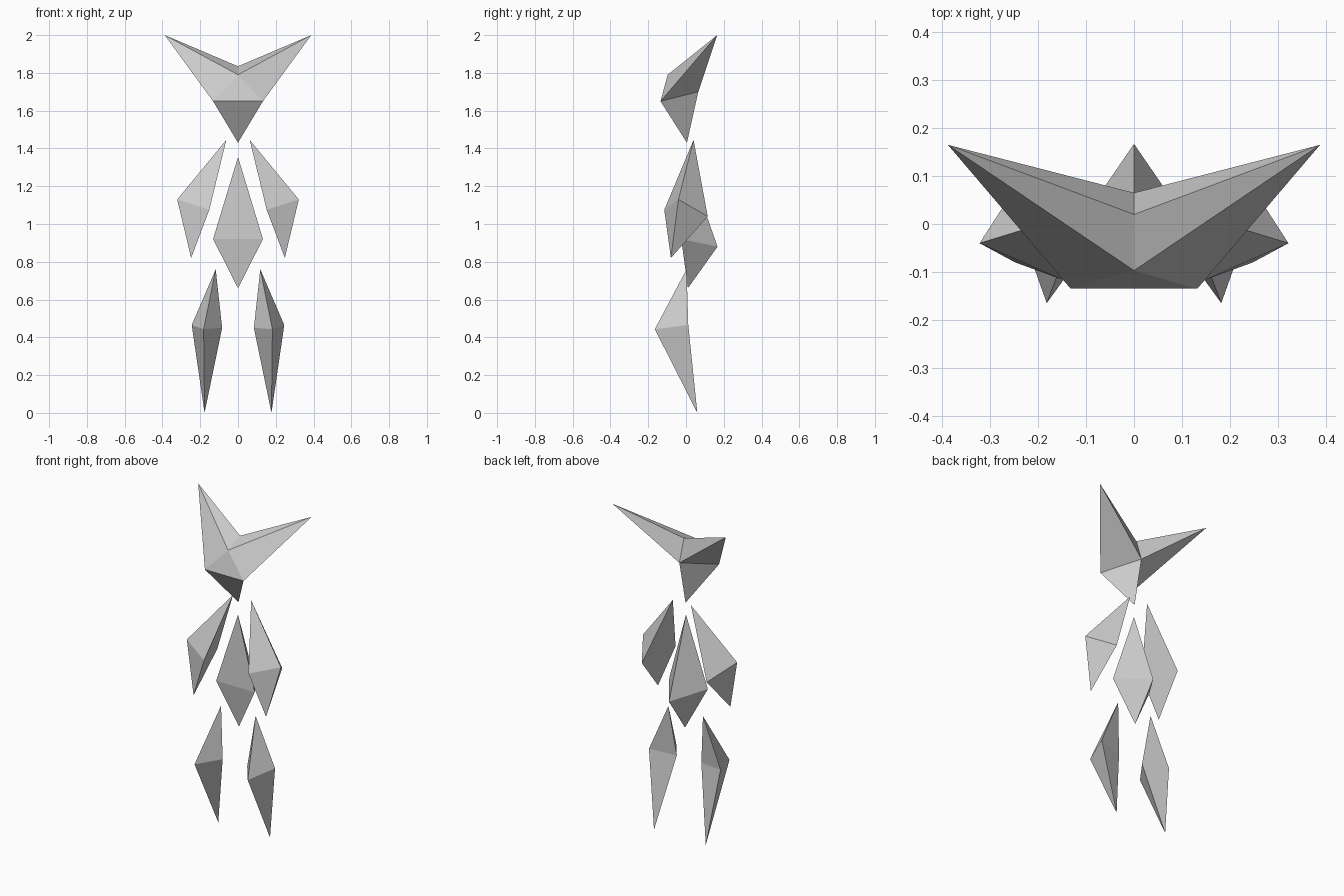
import bpy, bmesh

if "Cube" in bpy.data.objects:
    bpy.data.objects.remove(bpy.data.objects["Cube"])

grey = bpy.data.materials.new("light_grey")
grey.diffuse_color = (0.6, 0.6, 0.6, 1)
grey.use_nodes = True
grey.node_tree.nodes["Principled BSDF"].inputs["Base Color"].default_value = grey.diffuse_color


def make_part(name, verts, faces):
    """Flat-shaded closed solid with outward normals."""
    bm = bmesh.new()
    vs = [bm.verts.new(v) for v in verts]
    for f in faces:
        bm.faces.new([vs[i] for i in f])
    bmesh.ops.recalc_face_normals(bm, faces=bm.faces[:])
    mesh = bpy.data.meshes.new(name)
    bm.to_mesh(mesh)
    bm.free()
    mesh.materials.append(grey)
    obj = bpy.data.objects.new(name, mesh)
    bpy.context.collection.objects.link(obj)
    return obj


def shard(name, top, ring, bottom, side=1):
    """Crystal: a ring of points joined to a top and a bottom tip."""
    n = len(ring)
    verts = [(x * side, y, z) for x, y, z in [*ring, top, bottom]]
    faces = [(i, (i + 1) % n, tip) for tip in (n, n + 1) for i in range(n)]
    return make_part(name, verts, faces)


# Horned head
head_points = [
    (-0.388, 0.165, 2.0), (0.388, 0.165, 2.0),       # horn tips
    (-0.132, -0.135, 1.65), (0.132, -0.135, 1.65),   # jaw corners
    (0, -0.097, 1.79),                               # brow
    (0, 0.02, 1.835),                                # crown
    (0, 0.065, 1.70),                                # nape
    (0, 0.005, 1.43),                                # chin
]
head_faces = [(2, 3, 4), (2, 3, 7)]                  # face and under-jaw
for horn, jaw in ((0, 2), (1, 3)):
    head_faces += [(horn, jaw, 4), (horn, 4, 5), (horn, 5, 6),
                   (horn, 6, jaw), (jaw, 6, 7)]
make_part("head", head_points, head_faces)

# Torso
shard("torso", (0, 0.0, 1.355),
      [(-0.132, -0.025, 0.92), (0.132, -0.025, 0.92), (0, 0.167, 0.88)],
      (0, 0.01, 0.66))

# Arms and legs, mirrored left and right
for label, side in (("left", -1), ("right", 1)):
    shard(label + "_arm", (0.062, 0.04, 1.445),
          [(0.322, -0.04, 1.13), (0.152, -0.115, 1.075), (0.222, 0.115, 1.04)],
          (0.248, -0.08, 0.82), side)
    shard(label + "_leg", (0.118, 0.003, 0.76),
          [(0.245, 0.012, 0.465), (0.182, -0.165, 0.443), (0.084, -0.03, 0.45)],
          (0.177, 0.06, 0.0), side)
